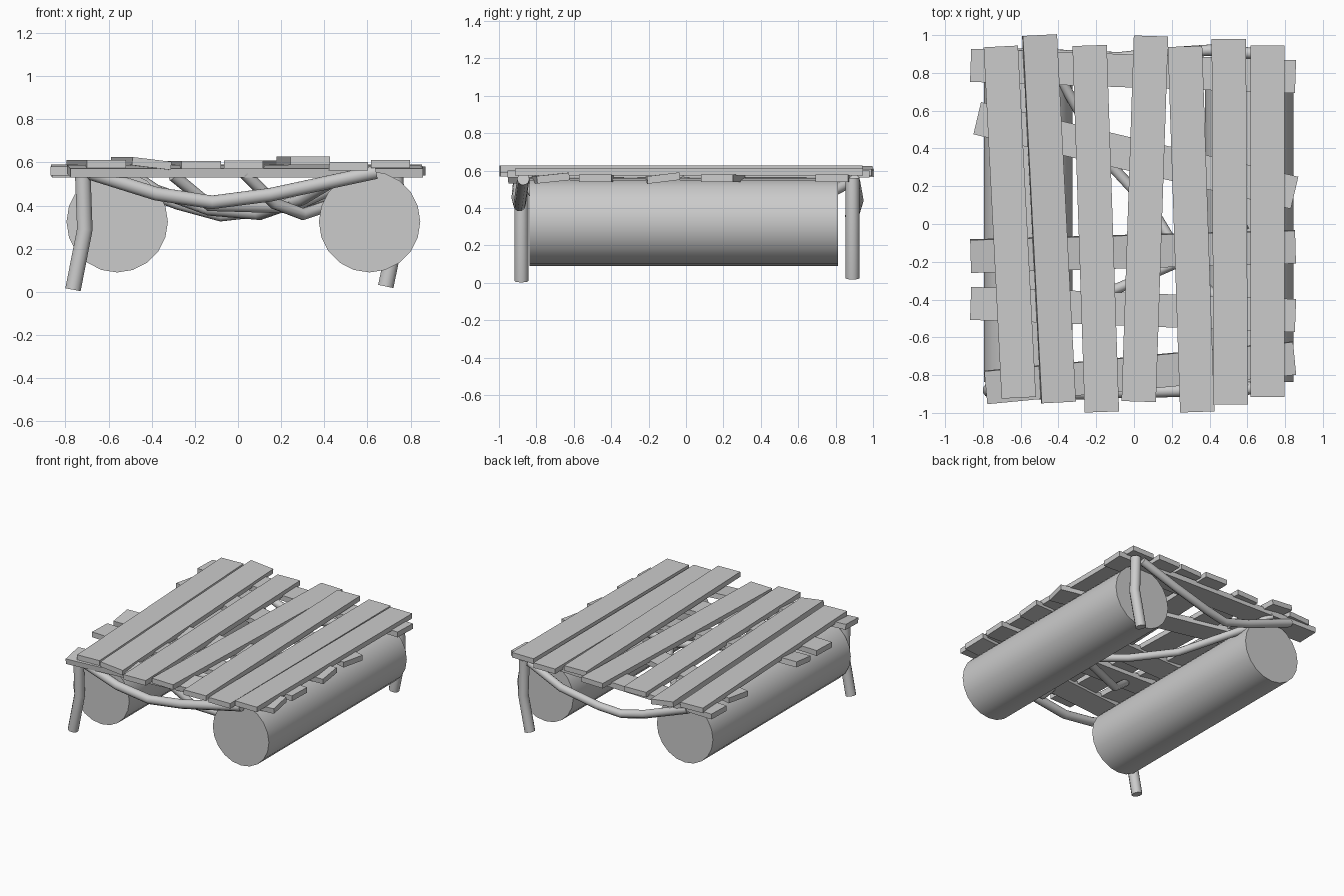
import bpy, math
from mathutils import Vector, Matrix

cube = bpy.data.objects.get("Cube")
if cube:
    bpy.data.objects.remove(cube, do_unlink=True)

grey = bpy.data.materials.new("plain grey")
grey.use_nodes = True
colour = (0.6, 0.6, 0.6, 1)
grey.diffuse_color = colour
grey.node_tree.nodes["Principled BSDF"].inputs["Base Color"].default_value = colour


def board(name, start, end, width, thick, roll=0):
    """Flat board between the centres of its two ends."""
    a, b = Vector(start), Vector(end)
    bpy.ops.mesh.primitive_cube_add(size=1)
    ob = bpy.context.object
    ob.name = name
    along = (b - a).normalized()
    side = along.cross(Vector((0, 0, 1))).normalized()
    up = side.cross(along)
    turn = Matrix((side, along, up)).transposed()
    turn = turn @ Matrix.Rotation(math.radians(roll), 3, 'Y')
    scale = Matrix.Diagonal((width, (b - a).length, thick))
    ob.data.transform((turn @ scale).to_4x4())
    ob.location = (a + b) / 2
    ob.data.materials.append(grey)


def branch(name, points, radius):
    """Round stick following a bent path."""
    curve = bpy.data.curves.new(name, 'CURVE')
    curve.dimensions = '3D'
    curve.bevel_depth = radius
    curve.bevel_resolution = 3
    curve.use_fill_caps = True
    line = curve.splines.new('POLY')
    line.points.add(len(points) - 1)
    for p, co in zip(line.points, points):
        p.co = (*co, 1)
    ob = bpy.data.objects.new(name, curve)
    bpy.context.collection.objects.link(ob)
    bpy.ops.object.select_all(action='DESELECT')
    ob.select_set(True)
    bpy.context.view_layer.objects.active = ob
    bpy.ops.object.convert(target='MESH')
    ob = bpy.context.object
    ob.data.materials.clear()
    ob.data.materials.append(grey)
    bpy.ops.object.shade_smooth_by_angle(angle=math.radians(50))


# Floating barrels
for name, x in (("right_barrel", -0.56), ("left_barrel", 0.61)):
    bpy.ops.mesh.primitive_cylinder_add(
        vertices=20, radius=0.235, depth=1.65,
        location=(x, -0.012, 0.325), rotation=(math.pi / 2, 0, 0))
    barrel = bpy.context.object
    barrel.name = name
    barrel.data.materials.append(grey)
    bpy.ops.object.shade_smooth_by_angle(angle=math.radians(40))

# Cross boards: left x, left y, right x, right y, roll
cross = [(-0.865, 0.84, 0.855, 0.78, 0), (-0.83, 0.56, 0.85, 0.165, 0),
         (-0.865, -0.17, 0.855, -0.12, 7), (-0.865, -0.42, 0.855, -0.485, 0),
         (-0.785, -0.865, 0.85, -0.71, 6)]
for i, (x1, y1, x2, y2, roll) in enumerate(cross):
    board(f"cross_board_{i + 1}", (x1, y1, 0.56), (x2, y2, 0.56), 0.175, 0.04, roll)

# Deck planks: front x, front y, back x, back y, height, roll
deck = [(-0.61, -0.92, -0.705, 0.94, 0.592, 0), (-0.40, -0.945, -0.50, 1.0, 0.595, 7),
        (-0.17, -0.995, -0.235, 0.945, 0.588, 0), (0.025, -0.94, 0.09, 0.995, 0.59, 0),
        (0.335, -0.995, 0.27, 0.94, 0.608, 0), (0.512, -0.955, 0.502, 0.98, 0.582, 0),
        (0.707, -0.915, 0.707, 0.945, 0.592, 0)]
for i, (x1, y1, x2, y2, z, roll) in enumerate(deck):
    board(f"deck_plank_{i + 1}", (x1, y1, z), (x2, y2, z), 0.182, 0.038, roll)

# Corner legs, a matching pair at opposite corners
for name, x, y, z in (("front_leg", -0.72, -0.88, 0.01), ("back_leg", 0.73, 0.89, 0.025)):
    branch(name, [(x, y, 0.56), (x + 0.01, y, 0.29), (x - 0.045, y, z)], 0.038)

# Sagging branches under the deck
branch("front_brace", [(-0.7, -0.89, 0.555), (-0.38, -0.9, 0.455), (-0.12, -0.89, 0.415),
                       (0.15, -0.885, 0.45), (0.64, -0.87, 0.555)], 0.033)
branch("back_brace", [(0.68, 0.9, 0.55), (0.4, 0.92, 0.44), (0.1, 0.9, 0.375),
                      (-0.08, 0.88, 0.355), (-0.28, 0.89, 0.41), (-0.65, 0.9, 0.55)], 0.03)
branch("long_diagonal_brace", [(-0.5, 0.9, 0.55), (-0.38, 0.75, 0.47), (-0.13, 0.32, 0.38),
                               (0.1, 0.07, 0.36), (0.3, -0.26, 0.43), (0.5, -0.45, 0.55)], 0.028)
branch("short_diagonal_brace", [(0.6, 0, 0.55), (0.24, -0.2, 0.39), (-0.13, -0.36, 0.4),
                                (-0.3, -0.45, 0.54)], 0.028)
branch("bent_brace", [(0.03, -0.85, 0.55), (0.17, -0.78, 0.41), (0.3, -0.7, 0.36),
                      (0.45, -0.6, 0.41), (0.66, -0.5, 0.55)], 0.028)
